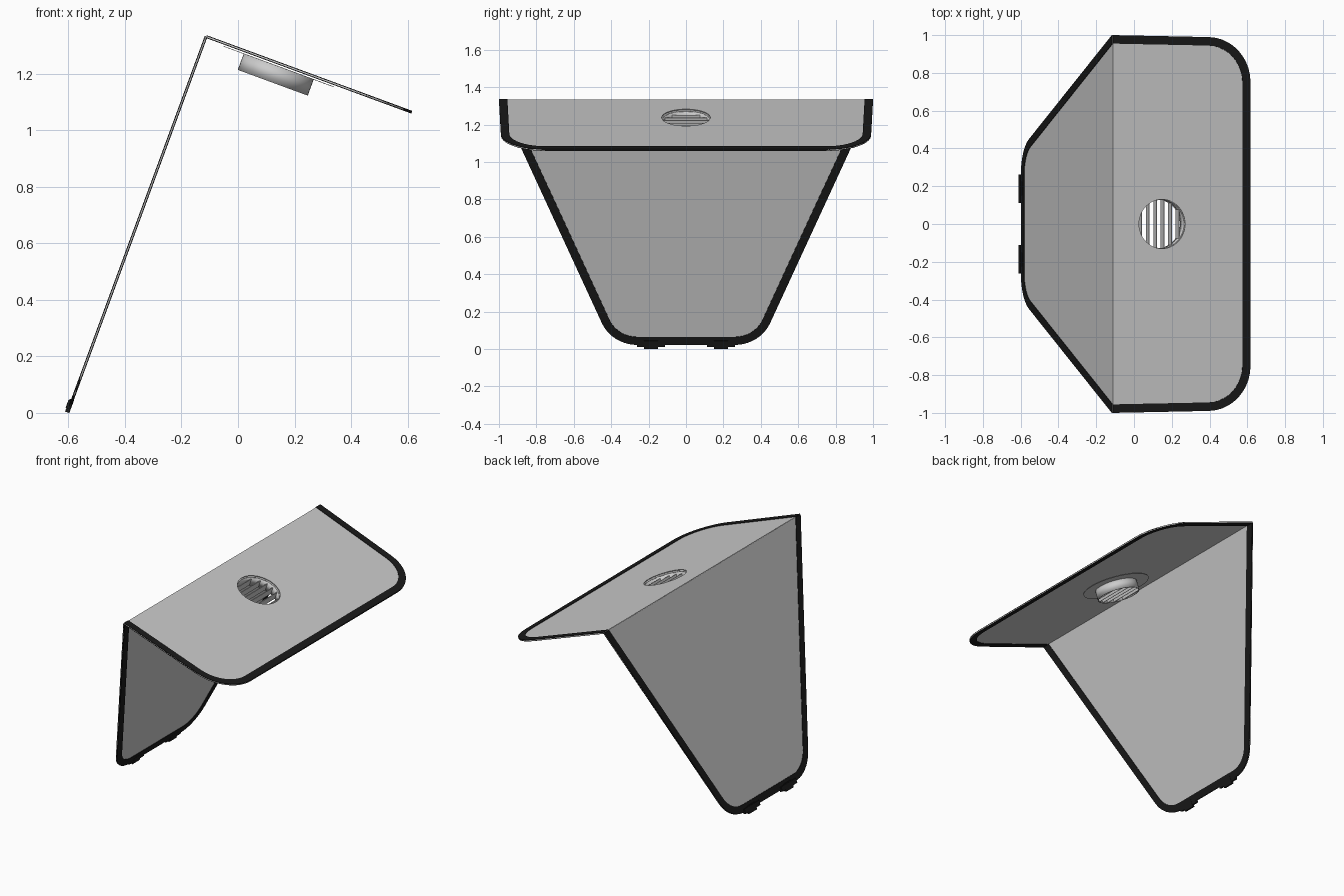
import bpy, bmesh, math
from mathutils import Matrix, Vector

if "Cube" in bpy.data.objects:
    bpy.data.objects.remove(bpy.data.objects["Cube"])

# Whole model is a right-angled bent sheet, tilted about its ridge
FRAME = Matrix.Translation((-0.113, 0, 1.332)) @ Matrix.Rotation(math.radians(20.2), 4, 'Y')
BORDER = 0.045
HOLE_U, HOLE_R = 0.278, 0.13

black = bpy.data.materials.new("black_rubber")
black.diffuse_color = (0.01, 0.01, 0.01, 1)
black.use_nodes = True
black.node_tree.nodes["Principled BSDF"].inputs["Base Color"].default_value = black.diffuse_color


def make(name, verts, faces, thick=0.0, mat=None, smooth=False):
    mesh = bpy.data.meshes.new(name)
    mesh.from_pydata([tuple(v) for v in verts], [], faces)
    bm = bmesh.new()
    bm.from_mesh(mesh)
    bmesh.ops.recalc_face_normals(bm, faces=bm.faces)
    bm.to_mesh(mesh)
    bm.free()
    ob = bpy.data.objects.new(name, mesh)
    bpy.context.collection.objects.link(ob)
    ob.matrix_world = FRAME
    if mat:
        mesh.materials.append(mat)
    if smooth:
        mesh.shade_smooth()
    if thick:
        mod = ob.modifiers.new("thickness", 'SOLIDIFY')
        mod.thickness, mod.offset = thick, 0
    return ob


def outline(top_y, corner, t, n=10):
    """Path (d, y) from the ridge round both rounded corners and back."""
    a, c, e = Vector((0, top_y)), Vector(corner), Vector((corner[0], 0))
    d1, d2 = (a - c).normalized(), (e - c).normalized()
    turn = math.pi - d1.angle(d2)
    k = 4 / 3 * math.tan(turn / 4) / math.tan(turn / 2)
    p0, p3 = c + d1 * t, c + d2 * t
    p1, p2 = p0 - d1 * t * k, p3 - d2 * t * k
    half = [a]
    for i in range(n + 1):
        s = i / n
        half.append(p0 * (1 - s)**3 + p1 * 3 * s * (1 - s)**2 + p2 * 3 * s * s * (1 - s) + p3 * s**3)
    return half + [Vector((p.x, -p.y)) for p in reversed(half)]


def inset(path, w):
    out = []
    for i, p in enumerate(path):
        tan = (path[min(i + 1, len(path) - 1)] - path[max(i - 1, 0)]).normalized()
        nrm = Vector((tan.y, -tan.x))
        if i in (0, len(path) - 1):
            out.append(Vector((0, p.y + math.copysign(w / abs(nrm.y), -p.y))))
        else:
            out.append(p + nrm * w)
    return out


def sheet(prefix, path, place):
    n = len(path)
    panel = make(prefix + "_panel", [place(p) for p in path], [range(n)], 0.004)
    ring = [place(p) for p in path + inset(path, BORDER)]
    make(prefix + "_border", ring, [(i, i + 1, n + i + 1, n + i) for i in range(n - 1)], 0.010, black)
    return panel


def lathe(name, profile, seg=48, **kw):
    m = len(profile)
    verts = [(HOLE_U + r * math.cos(2 * math.pi * i / seg), r * math.sin(2 * math.pi * i / seg), z)
             for i in range(seg) for r, z in profile]
    faces = [(i * m + j, (i + 1) % seg * m + j, (i + 1) % seg * m + j + 1, i * m + j + 1)
             for i in range(seg) for j in range(m - 1)]
    return make(name, verts, faces, **kw), verts


def box(name, lo, hi, mat=None):
    v = [(x, y, z) for x in (lo[0], hi[0]) for y in (lo[1], hi[1]) for z in (lo[2], hi[2])]
    f = [(0, 1, 3, 2), (4, 6, 7, 5), (0, 4, 5, 1), (2, 3, 7, 6), (0, 2, 6, 4), (1, 5, 7, 3)]
    return make(name, v, f, mat=mat)


# Top and back panels with dark edging
top = sheet("top", outline(1.0, (0.776, 0.985), 0.235), lambda p: (p.x, p.y, 0))
sheet("back", outline(1.0, (1.394, 0.396), 0.135), lambda p: (0, p.y, -p.x))

# Round hole through the top panel
cutter, _ = lathe("hole_cutter", [(0.0001, -0.1), (HOLE_R, -0.1), (HOLE_R, 0.1), (0.0001, 0.1)])
bm = bmesh.new()
bm.from_mesh(cutter.data)
bmesh.ops.remove_doubles(bm, verts=bm.verts, dist=0.001)
bmesh.ops.recalc_face_normals(bm, faces=bm.faces)
bm.to_mesh(cutter.data)
bm.free()
cutter.hide_render = True
cutter.hide_viewport = True
cut = top.modifiers.new("hole", 'BOOLEAN')
cut.operation, cut.object, cut.solver = 'DIFFERENCE', cutter, 'EXACT'

# Vent under the hole: flange, tube and slats
lathe("vent_flange", [(HOLE_R - 0.002, -0.011), (0.208, -0.011)], thick=0.002)
lathe("vent_tube", [(HOLE_R, -0.010), (HOLE_R, -0.072)], thick=0.004, smooth=True)
for i in range(6):
    x = (i - 2.5) * 0.042
    h = math.sqrt(HOLE_R**2 - x * x)
    box("vent_slat", (HOLE_U + x - 0.002, -h, -0.070), (HOLE_U + x + 0.002, h, -0.022))

# Two stepped feet on the lower edge
for s in (-1, 1):
    y = s * 0.187
    box("foot_pad", (-0.013, y - 0.075, -1.405), (0.005, y + 0.075, -1.375), black)
    box("foot_tip", (-0.010, y - 0.037, -1.418), (0.006, y + 0.037, -1.370), black)
